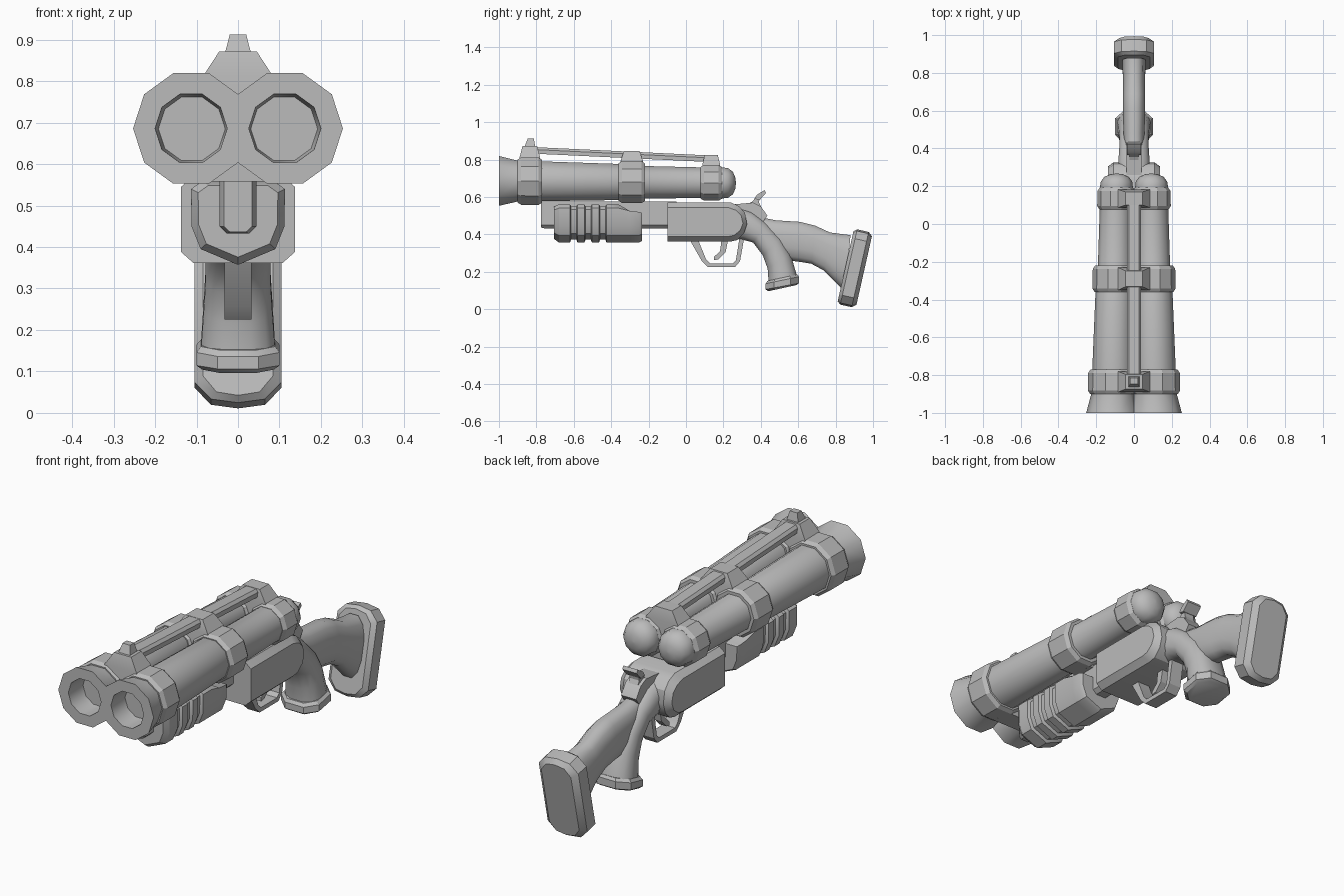
import bpy, bmesh, math
from math import cos, sin, pi

if "Cube" in bpy.data.objects:
    bpy.data.objects.remove(bpy.data.objects["Cube"], do_unlink=True)

grey = bpy.data.materials.new("plain grey")
grey.use_nodes = True
grey.diffuse_color = (0.5, 0.5, 0.5, 1)
grey.node_tree.nodes["Principled BSDF"].inputs["Base Color"].default_value = (0.5, 0.5, 0.5, 1)


def loft(name, rings, smooth=30):
    """Skin a series of equal-sized closed rings and cap both ends."""
    bm = bmesh.new()
    loops = [[bm.verts.new(p) for p in ring] for ring in rings]
    n = len(loops[0])
    for a, b in zip(loops, loops[1:]):
        for i in range(n):
            j = (i + 1) % n
            bm.faces.new((a[i], a[j], b[j], b[i]))
    bm.faces.new(loops[0])
    bm.faces.new(loops[-1])
    bmesh.ops.recalc_face_normals(bm, faces=bm.faces)
    mesh = bpy.data.meshes.new(name)
    bm.to_mesh(mesh)
    bm.free()
    mesh.materials.append(grey)
    obj = bpy.data.objects.new(name, mesh)
    bpy.context.collection.objects.link(obj)
    bpy.ops.object.select_all(action="DESELECT")
    obj.select_set(True)
    bpy.context.view_layer.objects.active = obj
    bpy.ops.object.shade_smooth_by_angle(angle=math.radians(smooth))
    return obj


def prism(name, outline, half):
    """Side outline in (y, z), extruded across x."""
    return loft(name, [[(x, y, z) for y, z in outline] for x in (-half, half)])


def rect_stack(name, layers):
    """Layers of (y, z, half width, half length), stacked upwards."""
    return loft(name, [[(sx * w, y + sy * l, z) for sx, sy in
                        ((-1, -1), (1, -1), (1, 1), (-1, 1))] for y, z, w, l in layers])


def oval(a, b, half, n=12, power=0.8):
    """Rounded ring spanning two (y, z) points, with the given half width."""
    ring = []
    for i in range(n):
        t = 2 * pi * (i + 0.5) / n
        c, s = (math.copysign(abs(v) ** power, v) for v in (cos(t), sin(t)))
        f = (c + 1) / 2
        ring.append((half * s, b[0] + (a[0] - b[0]) * f, b[1] + (a[1] - b[1]) * f))
    return ring


# The twin barrels converge slightly towards the back
def axis(y):
    f = (y + 1) / 1.2
    return 0.113 - 0.02 * f, 0.686 - 0.011 * f


def lathe(name, side, profile, smooth):
    rings = []
    for y, r in profile:
        x, z = axis(y)
        rings.append([(side * (x + r * cos(k * pi / 5)), y, z + r * sin(k * pi / 5))
                      for k in range(10)])
    return loft(name, rings, smooth)


# Bands: (centre y, half length, radius, saddle top)
bands = {"front": (-0.835, 0.065, 0.133, 0.872),
         "middle": (-0.29, 0.07, 0.118, 0.845),
         "rear": (0.135, 0.058, 0.1, 0.825)}

for side, tag in ((1, "left"), (-1, "right")):
    # Bored muzzle, stepped tube and rounded breech end
    lathe(tag + "_muzzle", side, [(-0.78, 0.005), (-0.8, 0.045), (-0.85, 0.072), (-0.92, 0.084),
                                  (-1, 0.087), (-1, 0.14), (-0.9, 0.115), (-0.77, 0.112)], 40)
    lathe(tag + "_barrel", side, [(-0.78, 0.112), (-0.3, 0.1), (-0.28, 0.092), (0.17, 0.085)], 40)
    lathe(tag + "_breech_dome", side, [(0.16, 0.08), (0.19, 0.088), (0.225, 0.083),
                                       (0.25, 0.064), (0.263, 0.035), (0.267, 0.004)], 50)
    for part, (y, h, r, top) in bands.items():
        lathe(f"{tag}_{part}_band", side, [(y - h, r - 0.012), (y - h + 0.018, r),
                                           (y + h - 0.018, r), (y + h, r - 0.012)], 25)

# Saddles joining each pair of bands and carrying the rail
for part, (y, h, r, top) in bands.items():
    z = axis(y)[1]
    rect_stack(part + "_saddle", [(y, z - r * 0.95, 0.09, h - 0.018),
                                  (y, z + r * 0.95, 0.085, h - 0.01),
                                  (y, top, 0.045, h * 0.6)])
rect_stack("front_sight", [(-0.835, 0.865, 0.032, 0.03), (-0.83, 0.912, 0.02, 0.016)])


def rail_ring(y, z):
    return [(-0.038, y, z), (0.038, y, z), (0.038, y, z + 0.022),
            (0.026, y, z + 0.035), (-0.026, y, z + 0.035), (-0.038, y, z + 0.022)]


loft("top_rail", [rail_ring(-0.82, 0.832), rail_ring(0.17, 0.785)])


# Magazine bar under the barrels
def bar_ring(y, s):
    return [(x * s, y, z) for x, z in ((-0.045, 0.575), (0.045, 0.575), (0.045, 0.45),
            (0.026, 0.45 - 0.018 * s), (-0.026, 0.45 - 0.018 * s), (-0.045, 0.45))]


loft("magazine_bar", [bar_ring(-0.775, 0.75), bar_ring(-0.755, 1), bar_ring(-0.05, 1)])


# Grooved fore grip
def grip_ring(y, s, top=0.56):
    half = [(0.085, 0.56), (0.113, 0.54), (0.112, 0.45), (0.09, 0.395)]
    pts = half + [(0, 0.357)] + [(-x, z) for x, z in reversed(half)]
    return [(x * s, y, min(top, 0.48 + (z - 0.48) * s)) for x, z in pts]


rings = [grip_ring(-0.705, 0.85), grip_ring(-0.68, 1)]
for y in (-0.6, -0.523, -0.445):
    rings += [grip_ring(y + d, s) for d, s in ((-0.02, 1), (-0.014, 0.88), (0.014, 0.88), (0.02, 1))]
rings += [grip_ring(-0.36, 1), grip_ring(-0.3, 1, 0.525), grip_ring(-0.25, 1, 0.52),
          grip_ring(-0.235, 0.93, 0.515)]
loft("fore_grip", rings)

# Receiver with chamfered sides
body = [(-0.1, 0.57), (0.24, 0.57), (0.285, 0.55), (0.315, 0.515), (0.326, 0.455),
        (0.31, 0.405), (0.275, 0.37), (0.24, 0.362), (-0.1, 0.362)]


def body_ring(x, sy, sz):
    return [(x, -0.1 + (y + 0.1) * sy, 0.468 + (z - 0.468) * sz) for y, z in body]


loft("receiver", [body_ring(-0.138, 0.95, 0.75), body_ring(-0.108, 1, 1),
                  body_ring(0.108, 1, 1), body_ring(0.138, 0.95, 0.75)])

# Trigger, guard and hammer
prism("trigger_guard", [(0.02, 0.37), (0.085, 0.257), (0.118, 0.225), (0.262, 0.225),
                        (0.289, 0.257), (0.31, 0.375), (0.285, 0.375), (0.267, 0.262),
                        (0.25, 0.245), (0.128, 0.245), (0.108, 0.265), (0.065, 0.37)], 0.032)
prism("trigger", [(0.225, 0.37), (0.212, 0.305), (0.175, 0.267), (0.15, 0.262),
                  (0.15, 0.28), (0.182, 0.31), (0.19, 0.37)], 0.018)
prism("hammer_base", [(0.25, 0.56), (0.36, 0.57), (0.4, 0.55), (0.435, 0.5), (0.4, 0.45), (0.28, 0.47)], 0.04)
prism("hammer", [(0.3, 0.55), (0.355, 0.575), (0.38, 0.61), (0.395, 0.605),
                 (0.39, 0.57), (0.41, 0.53), (0.36, 0.5)], 0.025)
loft("hammer_spur", [[(x, 0.365, 0.59), (x, 0.38, 0.612), (x, 0.42, 0.637), (x, 0.428, 0.622),
                      (x, 0.395, 0.585)] for x in (-0.038, 0.038)])

# Curved pistol grip and its cap
grip = [((0.27, 0.55), (0.24, 0.375), 0.085), ((0.35, 0.525), (0.3, 0.37), 0.085),
        ((0.43, 0.465), (0.358, 0.355), 0.08), ((0.51, 0.385), (0.41, 0.285), 0.08),
        ((0.56, 0.3), (0.435, 0.215), 0.085), ((0.595, 0.18), (0.44, 0.135), 0.092)]
loft("pistol_grip", [oval(*g) for g in grip], 50)
cap = [((0.6, 0.187), (0.43, 0.15), 0.095), ((0.61, 0.175), (0.42, 0.135), 0.107),
       ((0.61, 0.14), (0.42, 0.105), 0.107), ((0.595, 0.13), (0.435, 0.095), 0.092)]
loft("grip_cap", [oval(*c, n=8) for c in cap])

# Shoulder stock
stock = [((0.37, 0.5), (0.46, 0.31), 0.05), ((0.48, 0.478), (0.53, 0.26), 0.058),
         ((0.61, 0.47), (0.61, 0.25), 0.06), ((0.69, 0.45), (0.67, 0.24), 0.06),
         ((0.77, 0.413), (0.735, 0.205), 0.06), ((0.88, 0.4), (0.85, 0.09), 0.063)]
loft("stock", [oval(*s) for s in stock], 50)


# Tilted butt pad, built along its own normal
def pad_ring(d, sx, sl):
    quarter = [(0, 0.206), (0.065, 0.197), (0.105, 0.155)]
    right = quarter + [(x, -l) for x, l in reversed(quarter)]
    pts = right + [(-x, l) for x, l in reversed(right[1:-1])]
    return [(x * sx, 0.904 + 0.976 * d + 0.22 * l * sl, 0.218 - 0.22 * d + 0.976 * l * sl)
            for x, l in pts]


loft("butt_pad", [pad_ring(-0.052, 0.8, 0.93), pad_ring(-0.035, 1, 1),
                  pad_ring(0.028, 1, 1), pad_ring(0.05, 0.75, 0.91)])
